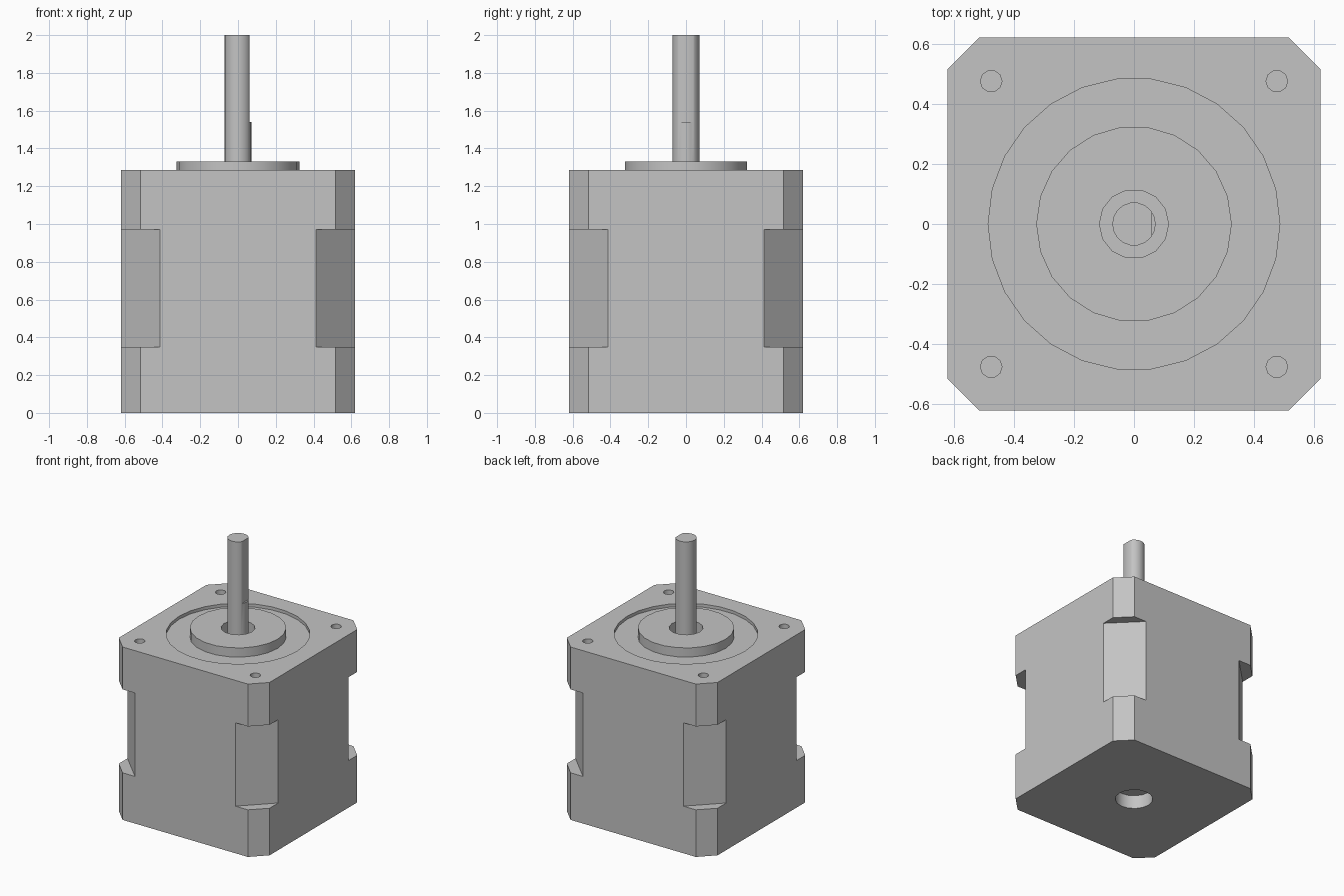
import bpy
from math import pi, sqrt
from mathutils import Matrix, Vector

cube = bpy.data.objects.get("Cube")
if cube:
    bpy.data.objects.remove(cube, do_unlink=True)

HALF = 0.62         # half width of the housing
TOP = 1.285         # housing top
FLOOR = 1.262       # floor of the ring recess
BOSS_TOP = 1.33
BORE_FLOOR = 1.23

grey = bpy.data.materials.new("plain_grey")
grey.use_nodes = True
colour = (0.55, 0.55, 0.55, 1)
grey.diffuse_color = colour
grey.node_tree.nodes["Principled BSDF"].inputs["Base Color"].default_value = colour


def finish(obj, name):
    obj.name = name
    obj.data.name = name
    obj.data.materials.clear()
    obj.data.materials.append(grey)
    return obj


def cylinder(name, radius, z0, z1, sides, x=0, y=0):
    bpy.ops.mesh.primitive_cylinder_add(
        vertices=sides, radius=radius, depth=z1 - z0, location=(x, y, (z0 + z1) / 2))
    obj = bpy.context.object
    # start the ring of vertices on the x axis
    obj.data.transform(Matrix.Rotation(-pi / 2, 4, 'Z'))
    return finish(obj, name)


def box(name, size, centre, turn=0):
    bpy.ops.mesh.primitive_cube_add(size=1, location=centre, rotation=(0, 0, turn))
    obj = bpy.context.object
    obj.data.transform(Matrix.Diagonal((*size, 1)))
    return finish(obj, name)


def cut(target, cutter):
    cutter.hide_render = True
    mod = target.modifiers.new("cut", 'BOOLEAN')
    mod.operation = 'DIFFERENCE'
    mod.solver = 'EXACT'
    mod.object = cutter
    bpy.context.view_layer.objects.active = target
    bpy.ops.object.modifier_apply(modifier=mod.name)
    bpy.data.objects.remove(cutter, do_unlink=True)


def corner_cutter(angle, distance, z0, z1):
    # block removing everything beyond a plane across one vertical corner
    centre = Matrix.Rotation(angle, 3, 'Z') @ Vector((distance + 0.5, 0, (z0 + z1) / 2))
    return box("corner_cutter", (1, 1, z1 - z0), centre, angle)


# Housing with bevelled corners, deeper in the middle section
housing = box("housing", (2 * HALF, 2 * HALF, TOP), (0, 0, TOP / 2))
for i in range(4):
    angle = pi / 4 + i * pi / 2
    cut(housing, corner_cutter(angle, (HALF + 0.515) / sqrt(2), -0.1, TOP + 0.1))
    cut(housing, corner_cutter(angle, (HALF + 0.413) / sqrt(2), 0.35, 0.97))

# Round recess, screw holes and blind bores in the housing
cut(housing, cylinder("recess_cutter", 0.485, FLOOR, 1.5, 26))
for x in (-0.475, 0.475):
    for y in (-0.475, 0.475):
        cut(housing, cylinder("screw_cutter", 0.036, TOP - 0.12, 1.5, 10, x, y))
cut(housing, cylinder("bore_cutter", 0.115, BORE_FLOOR, 1.5, 14))
cut(housing, cylinder("rear_bore_cutter", 0.128, -0.1, 0.1, 16))

# Raised collar around the shaft
collar = cylinder("collar", 0.325, FLOOR, BOSS_TOP, 22)
cut(collar, cylinder("collar_cutter", 0.115, 1.2, 1.5, 14))

# Shaft with a flat on its left side
shaft = cylinder("shaft", 0.072, BORE_FLOOR - 0.01, 2, 18)
cut(shaft, box("flat_cutter", (0.2, 0.4, 0.6), (0.16, 0, 1.84)))

for obj in (housing, collar, shaft):
    bpy.ops.object.select_all(action='DESELECT')
    obj.select_set(True)
    bpy.context.view_layer.objects.active = obj
    bpy.ops.object.shade_smooth_by_angle(angle=0.7)
